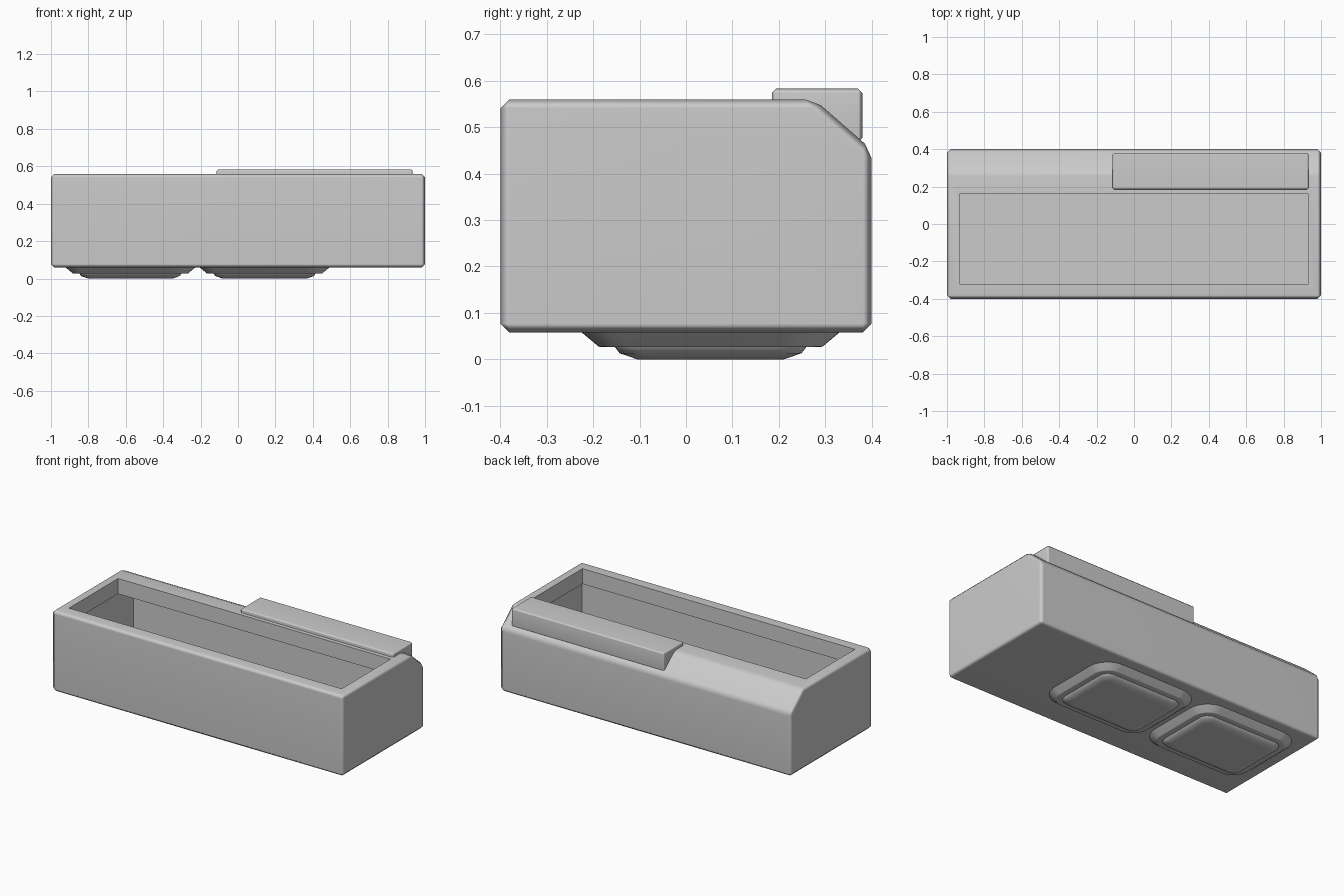
import bpy, bmesh, math

cube = bpy.data.objects.get("Cube")
if cube:
    bpy.data.objects.remove(cube, do_unlink=True)

grey = bpy.data.materials.new("mid_grey")
grey.use_nodes = True
grey.diffuse_color = (0.6, 0.6, 0.6, 1)
grey.node_tree.nodes["Principled BSDF"].inputs["Base Color"].default_value = (0.6, 0.6, 0.6, 1)


def make_object(name, bm):
    bmesh.ops.recalc_face_normals(bm, faces=bm.faces)
    mesh = bpy.data.meshes.new(name)
    bm.to_mesh(mesh)
    bm.free()
    mesh.materials.append(grey)
    obj = bpy.data.objects.new(name, mesh)
    bpy.context.collection.objects.link(obj)
    return obj


def loft(name, loops):
    """Skin a stack of equal-length loops and cap both ends."""
    bm = bmesh.new()
    rings = [[bm.verts.new(p) for p in loop] for loop in loops]
    n = len(rings[0])
    for a, b in zip(rings, rings[1:]):
        for i in range(n):
            j = (i + 1) % n
            bm.faces.new((a[i], a[j], b[j], b[i]))
    bm.faces.new(rings[0])
    bm.faces.new(rings[-1])
    return make_object(name, bm)


def extrude_x(name, x0, x1, profile):
    return loft(name, [[(x, y, z) for y, z in profile] for x in (x0, x1)])


def rect(y0, y1, z0, z1):
    return [(y0, z0), (y1, z0), (y1, z1), (y0, z1)]


def select(obj):
    bpy.ops.object.select_all(action='DESELECT')
    bpy.context.view_layer.objects.active = obj
    obj.select_set(True)


def apply_modifier(obj, kind, **settings):
    mod = obj.modifiers.new(kind.title(), kind)
    for key, value in settings.items():
        setattr(mod, key, value)
    select(obj)
    bpy.ops.object.modifier_apply(modifier=mod.name)


def bevel(obj, width):
    apply_modifier(obj, 'BEVEL', width=width, segments=1,
                   limit_method='ANGLE', angle_limit=math.radians(25))


def smooth(obj):
    select(obj)
    bpy.ops.object.shade_smooth_by_angle(angle=math.radians(50))
    obj.modifiers.new("Weighted normals", 'WEIGHTED_NORMAL').keep_sharp = True


# Tray body with a sloped upper back edge
body = extrude_x("tray_body", -1, 1, [(-0.4, 0.058), (0.4, 0.058), (0.4, 0.452),
                                      (0.276, 0.56), (-0.4, 0.56)])
bevel(body, 0.019)

# Thin-walled interior under a thick rim
for half_x, section in ((0.98, rect(-0.38, 0.375, 0.08, 0.465)),
                        (0.934, rect(-0.32, 0.16, 0.4, 0.7))):
    cutter = extrude_x("cavity_cutter", -half_x, half_x, section)
    cutter.hide_render = True
    apply_modifier(body, 'BOOLEAN', operation='DIFFERENCE', solver='EXACT', object=cutter)
    bpy.data.objects.remove(cutter, do_unlink=True)
smooth(body)

# Raised bar on the back edge
bar = extrude_x("back_bar", -0.115, 0.934, rect(0.185, 0.38, 0.468, 0.583))
bevel(bar, 0.009)
smooth(bar)


# Two stepped feet with rounded corners
def rounded_loop(cx, cy, inset, z):
    half_x, half_y = 0.345 - inset, 0.278 - inset
    r = max(0.13 - inset, 0.045)
    steps = 8
    points = []
    for corner, (sx, sy) in enumerate(((1, 1), (-1, 1), (-1, -1), (1, -1))):
        for k in range(steps + 1):
            a = (corner + k / steps) * math.pi / 2
            points.append((cx + sx * (half_x - r) + r * math.cos(a),
                           cy + sy * (half_y - r) + r * math.sin(a), z))
    return points


foot_profile = [(0, 0.082), (0, 0.058), (0.036, 0.028), (0.042, 0.026),
                (0.072, 0.026), (0.082, 0.013), (0.12, 0)]
for name, cx in (("right_foot", -0.575), ("left_foot", 0.142)):
    foot = loft(name, [rounded_loop(cx, 0.053, d, z) for d, z in foot_profile])
    smooth(foot)
